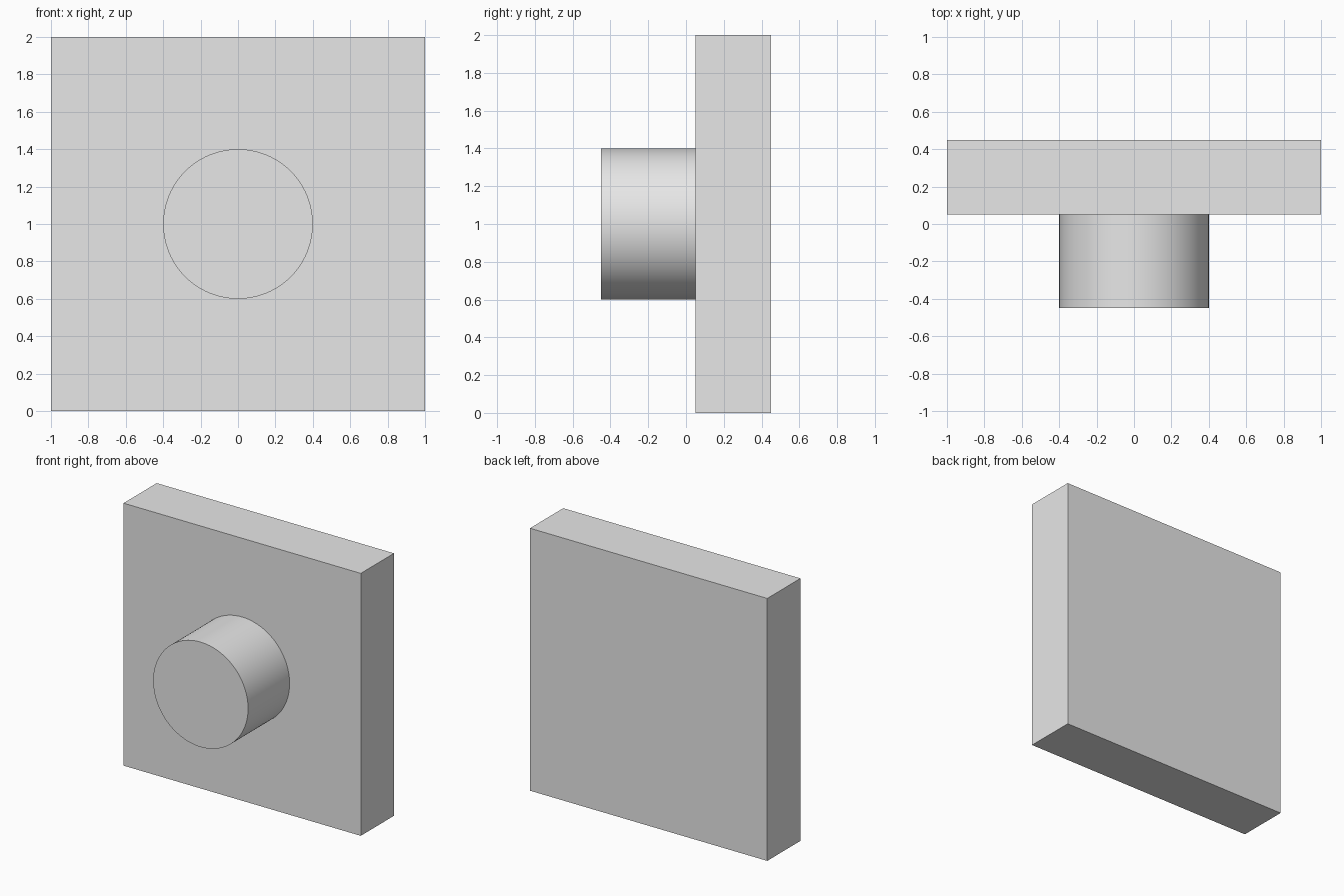
import bpy
import math

default_cube = bpy.data.objects.get("Cube")
if default_cube:
    bpy.data.objects.remove(default_cube, do_unlink=True)

# Single plain grey for both parts
grey = bpy.data.materials.new("light_grey")
color = (0.8, 0.8, 0.8, 1.0)
grey.diffuse_color = color
grey.use_nodes = True
grey.node_tree.nodes["Principled BSDF"].inputs["Base Color"].default_value = color


def finish(name):
    part = bpy.context.object
    part.name = name
    part.data.name = name
    part.data.materials.clear()
    part.data.materials.append(grey)
    bpy.ops.object.transform_apply(location=False, rotation=True, scale=True)
    return part


# Square upright plate
bpy.ops.mesh.primitive_cube_add(size=1, location=(0, 0.25, 1))
bpy.context.object.scale = (2, 0.4, 2)
finish("plate")

# Round boss standing out from the front of the plate
bpy.ops.mesh.primitive_cylinder_add(
    vertices=96, radius=0.4, depth=0.5,
    location=(0, -0.2, 1), rotation=(math.pi / 2, 0, 0))
finish("round_boss")
bpy.ops.object.shade_smooth_by_angle(angle=math.radians(30))
